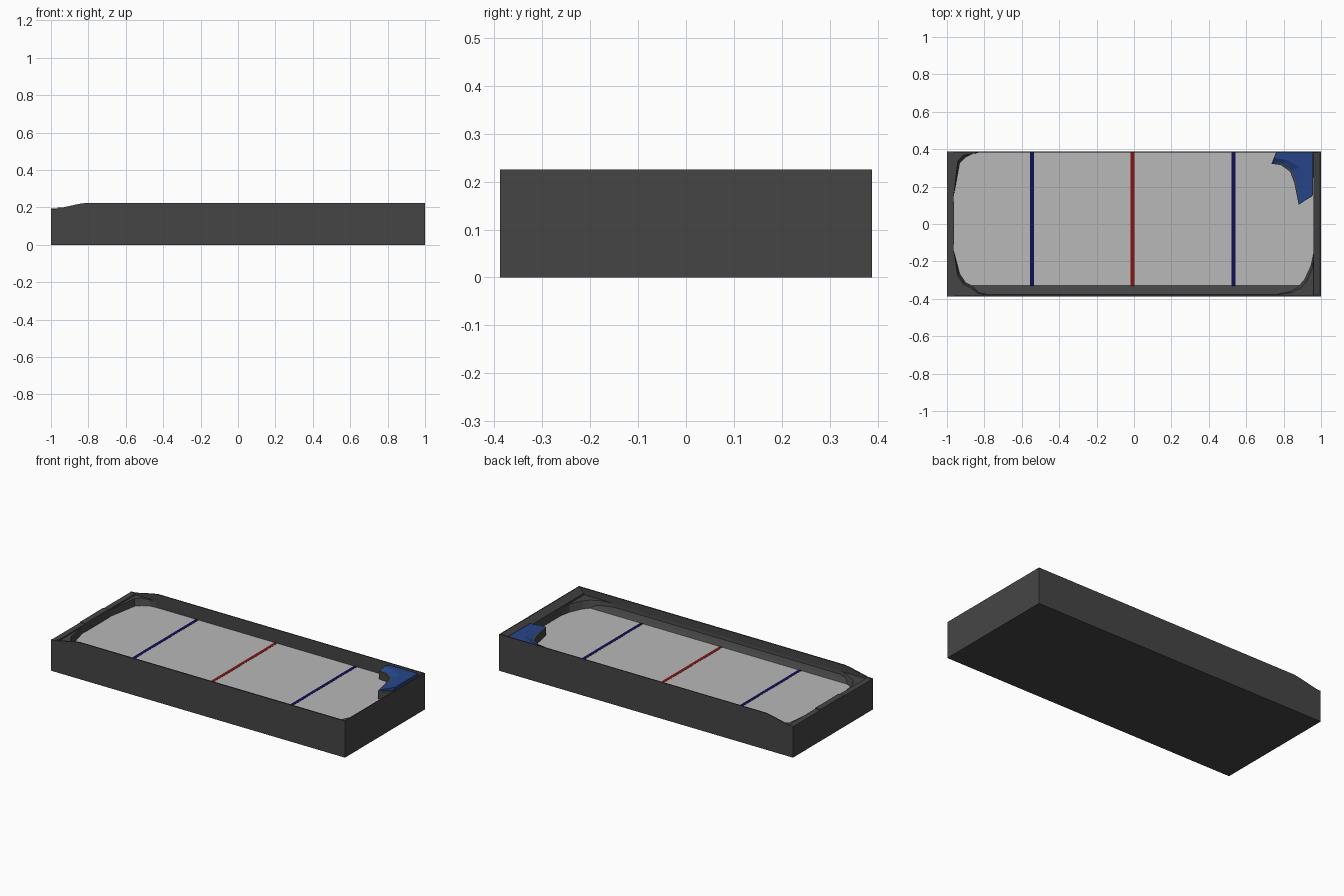
import bpy, bmesh

if "Cube" in bpy.data.objects:
    bpy.data.objects.remove(bpy.data.objects["Cube"])


def material(name, rgb):
    m = bpy.data.materials.new(name)
    m.diffuse_color = (*rgb, 1)
    m.use_nodes = True
    m.node_tree.nodes["Principled BSDF"].inputs["Base Color"].default_value = m.diffuse_color
    return m


DARK = material("dark_plastic", (0.06, 0.06, 0.06))
ICE = material("pale_surface", (0.48, 0.48, 0.48))
BLUE = material("blue", (0.02, 0.06, 0.25))
NAVY = material("navy", (0.005, 0.005, 0.09))
RED = material("red", (0.22, 0.008, 0.008))


def loft(name, lower, upper, mat):
    """Closed solid between two matching loops of 3D points."""
    bm = bmesh.new()
    a = [bm.verts.new(p) for p in lower]
    b = [bm.verts.new(p) for p in upper]
    n = len(a)
    bm.faces.new(a)
    bm.faces.new(b)
    for i in range(n):
        j = (i + 1) % n
        bm.faces.new((a[i], a[j], b[j], b[i]))
    bmesh.ops.recalc_face_normals(bm, faces=bm.faces)
    bmesh.ops.triangulate(bm, faces=[f for f in bm.faces if len(f.verts) > 4])
    mesh = bpy.data.meshes.new(name)
    bm.to_mesh(mesh)
    bm.free()
    mesh.materials.append(mat)
    ob = bpy.data.objects.new(name, mesh)
    bpy.context.collection.objects.link(ob)
    return ob


def prism(name, pts, axis, lo, hi, mat):
    """Extrude a 2D profile along x, y or z."""
    def place(p, d):
        c = list(p)
        c.insert("xyz".index(axis), d)
        return c
    return loft(name, [place(p, lo) for p in pts], [place(p, hi) for p in pts], mat)


def box(name, x0, x1, y0, y1, z0, z1, mat):
    return prism(name, [(x0, y0), (x1, y0), (x1, y1), (x0, y1)], "z", z0, z1, mat)


W, H, FLOOR = 0.388, 0.225, 0.142

# outer shell
box("base", -1, 1, -W, W, 0, 0.01, DARK)
side = [(-1, 0), (1, 0), (1, H), (-0.81, H), (-0.85, 0.219),
        (-0.95, 0.197), (-0.97, 0.193), (-1, 0.192)]
prism("front_wall", side, "y", -W, -W + 0.008, DARK)
prism("back_wall", side, "y", W - 0.006, W, DARK)
box("left_wall", -1, -0.965, -W, W, 0, 0.19, DARK)
box("left_wall_middle", -1, -0.963, -0.11, 0.12, 0, 0.194, DARK)
prism("right_wall", [(0.96, 0), (1, 0), (1, H), (0.994, H), (0.96, 0.195)],
      "y", -W, W, DARK)

# ledge along the front wall
prism("front_ledge", [(-0.382, 0.1), (-0.33, 0.1), (-0.33, FLOOR), (-0.345, 0.156),
                      (-0.378, 0.164), (-0.382, 0.2)], "x", -0.965, 0.96, DARK)

# playing surface and its lines
box("playing_surface", -0.966, 0.961, -0.335, 0.384, 0.13, FLOOR, ICE)
for name, x, mat in (("left_line", -0.545, NAVY), ("centre_line", -0.008, RED),
                     ("right_line", 0.532, NAVY)):
    box(name, x - 0.01, x + 0.01, -0.331, 0.383, 0.138, FLOOR + 0.001, mat)


# corner boards: inner curve rises from the surface and leans outwards
def corner(name, curve, cx, cy, top, lean=0.012):
    sx, sy = (1 if cx > 0 else -1), (1 if cy > 0 else -1)
    low = [(x, y, 0.135) for x, y in curve] + [(cx, cy, 0.135)]
    inner = curve[1:-1]
    up = [curve[0]] + [(x + sx * lean, y + sy * lean) for x, y in inner] + [curve[-1]]
    loft(name, low, [(x, y, top) for x, y in up] + [(cx, cy, top)], DARK)


corner("front_right_corner", [(0.963, -0.13), (0.945, -0.22), (0.91, -0.295),
       (0.88, -0.33), (0.83, -0.355), (0.75, -0.382)], 0.963, -0.382, 0.185)
corner("front_left_corner", [(-0.967, -0.12), (-0.93, -0.265), (-0.9, -0.31),
       (-0.86, -0.33), (-0.82, -0.36), (-0.78, -0.382)], -0.967, -0.382, 0.182)
corner("back_left_corner", [(-0.967, 0.12), (-0.93, 0.325), (-0.9, 0.355),
       (-0.86, 0.375), (-0.82, 0.384)], -0.967, 0.384, 0.182)

# dark skirt below the blue corner cover
edge = [(0.735, 0.322), (0.785, 0.315), (0.835, 0.28), (0.857, 0.22), (0.88, 0.105)]
ring = edge + [(0.955, 0.15), (0.963, 0.384), (0.76, 0.384)]
prism("corner_skirt", ring, "z", 0.138, 0.192, DARK)

# blue corner cover: a raised plate with a sloping inner band
front = [(0.738, 0.325), (0.79, 0.322), (0.845, 0.285), (0.866, 0.225), (0.882, 0.103)]
ridge = [(0.75, 0.355), (0.83, 0.338), (0.89, 0.305), (0.91, 0.26), (0.95, 0.15)]
tail = [(0.957, 0.155), (0.957, 0.382), (0.76, 0.382)]
loft("corner_cover", [(x, y, 0.195) for x, y in front + tail],
     [(x, y, 0.212) for x, y in ridge + tail], BLUE)
